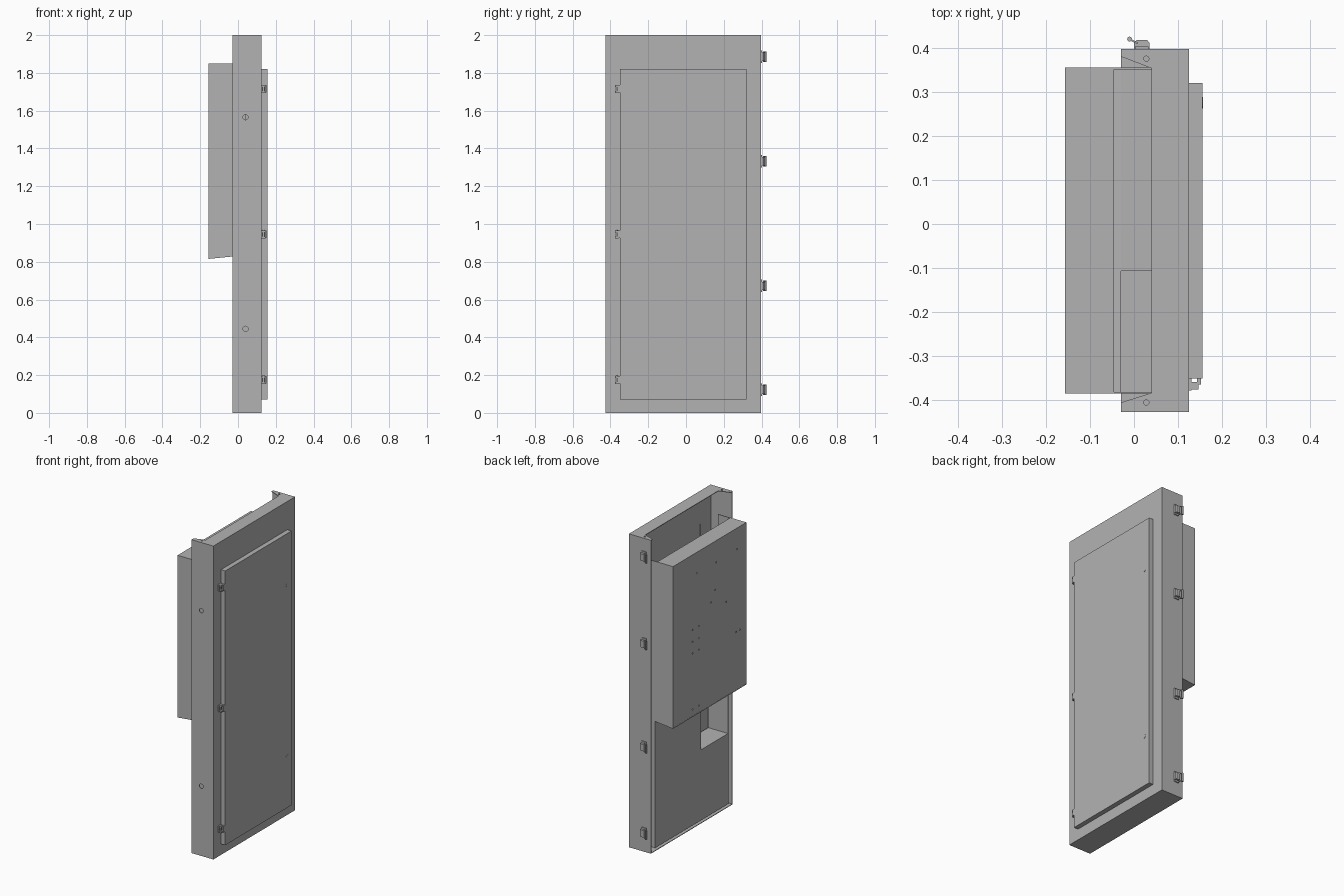
import bpy, bmesh, math
from mathutils import Matrix, Vector

if "Cube" in bpy.data.objects:
    bpy.data.objects.remove(bpy.data.objects["Cube"])

gray = bpy.data.materials.new("painted_metal_gray")
gray.diffuse_color = (0.45, 0.45, 0.45, 1)
gray.use_nodes = True
gray.node_tree.nodes["Principled BSDF"].inputs["Base Color"].default_value = gray.diffuse_color


def finish(name, bm):
    bmesh.ops.recalc_face_normals(bm, faces=bm.faces)
    me = bpy.data.meshes.new(name)
    bm.to_mesh(me)
    bm.free()
    ob = bpy.data.objects.new(name, me)
    bpy.context.collection.objects.link(ob)
    me.materials.append(gray)
    return ob


def add_box(bm, x, y, z):
    size = Vector((x[1] - x[0], y[1] - y[0], z[1] - z[0]))
    mid = Vector((sum(x) / 2, sum(y) / 2, sum(z) / 2))
    bmesh.ops.create_cube(bm, size=1, matrix=Matrix.Translation(mid) @ Matrix.Diagonal((*size, 1)))


def boxes(name, *specs):
    bm = bmesh.new()
    for s in specs:
        add_box(bm, *s)
    return finish(name, bm)


def prism(name, pts, axis, lo, hi):
    """Extrude a 2D outline: axis 'z' takes (x, y) points, axis 'y' takes (x, z) points."""
    bm = bmesh.new()
    at = (lambda p, h: (p[0], p[1], h)) if axis == 'z' else (lambda p, h: (p[0], h, p[1]))
    f = bm.faces.new([bm.verts.new(at(p, lo)) for p in pts])
    ext = bmesh.ops.extrude_face_region(bm, geom=[f])["geom"]
    shift = Vector(at((0, 0), hi - lo))
    bmesh.ops.translate(bm, vec=shift, verts=[v for v in ext if isinstance(v, bmesh.types.BMVert)])
    return finish(name, bm)


def add_cyl(bm, pos, r, depth, axis, seg=16):
    rot = {'x': Matrix.Rotation(math.pi / 2, 4, 'Y'),
           'y': Matrix.Rotation(math.pi / 2, 4, 'X'), 'z': Matrix()}[axis]
    bmesh.ops.create_cone(bm, cap_ends=True, segments=seg, radius1=r, radius2=r, depth=depth,
                          matrix=Matrix.Translation(pos) @ rot)


def drill(ob, holes):
    bm = bmesh.new()
    for pos, r, axis in holes:
        add_cyl(bm, pos, r, 0.03, axis, 12)
    cutter = finish("hole_cutter", bm)
    cutter.hide_render = True
    cutter.hide_viewport = True
    m = ob.modifiers.new("holes", 'BOOLEAN')
    m.operation, m.solver, m.object = 'DIFFERENCE', 'EXACT', cutter


X0, X1, Y0, Y1 = -0.03, 0.125, -0.427, 0.397   # outer frame
B0, B1 = -0.385, 0.355                         # inner tray width
T = 0.004                                      # sheet thickness

# Outer frame: sides, floor and notched top
near = boxes("near_side_panel", ((X0, X1), (Y0, Y0 + T), (0, 2)))
drill(near, [((0.04, Y0, z), 0.014, 'y') for z in (0.445, 1.565)])
boxes("far_side_panel", ((X0, X1), (Y1 - T, Y1), (0, 2)))
boxes("floor_panel", ((X0, X1), (Y0 + T, Y1 - T), (0, T)))
top = prism("top_panel", [(X0, Y0), (X1, Y0), (X1, Y1), (X0, Y1), (X0, 0.38),
                          (0.04, 0.353), (0.04, -0.383), (X0, -0.405)], 'z', 2 - T, 2)
drill(top, [((0.028, y, 2), 0.006, 'z') for y in (0.375, -0.405)])

# Front plate around the door opening
P = (X1 - T, X1)
boxes("front_plate",
      (P, (Y0 + T, -0.32), (T, 2 - T)), (P, (0.29, Y1 - T), (T, 2 - T)),
      (P, (-0.32, 0.29), (T, 0.10)), (P, (-0.32, 0.29), (1.79, 2 - T)))

# Door with two round locks
boxes("door", ((X1, 0.155), (-0.35, 0.32), (0.07, 1.82)))
bm = bmesh.new()
for z in (0.395, 1.495):
    add_cyl(bm, (0.155, 0.275, z), 0.013, 0.003, 'x', 20)
finish("door_locks", bm)

# Lower inner tray with a pocket
D = (X0, 0.11)
boxes("lower_tray",
      (D, (-0.107, B1), (0.02, 0.83)),
      (D, (B0, -0.107), (0.02, 0.47)),
      (D, (B0, B0 + T), (0.47, 0.83)))

# Rear housing: open towards the frame, sloped bottom
side = [(-0.157, 0.815), (X0, 0.828), (0.04, 0.828), (0.04, 1.85), (-0.157, 1.85)]
prism("housing_near_side", side, 'y', B0, B0 + T)
prism("housing_far_side", side, 'y', B1 - T, B1)
prism("housing_bottom", [(-0.157, 0.815), (X0, 0.828), (X0, 0.832), (-0.157, 0.819)], 'y', B0 + T, B1 - T)
boxes("housing_top", ((-0.157, -0.045), (B0 + T, B1 - T), (1.85 - T, 1.85)),
      ((-0.045 - T, -0.045), (B0 + T, B1 - T), (1.83, 1.85 - T)))
back = boxes("housing_back", ((-0.157, -0.157 + T), (B0 + T, B1 - T), (0.82, 1.85 - T)))
spots = [(0.115, 1.715), (-0.08, 1.71), (-0.29, 1.715), (-0.07, 1.54), (-0.03, 1.475),
         (-0.18, 1.42), (-0.28, 1.19), (-0.32, 1.19)]
spots += [(y, z) for y in (0.157, 0.095) for z in (1.37, 1.295, 1.22, 0.863)]
drill(back, [((-0.157, y, z), 0.005, 'x') for y, z in spots])

# Hinges along the near edge of the door
for i, z in enumerate((0.175, 0.945, 1.715)):
    bm = bmesh.new()
    add_box(bm, (X1, X1 + 0.006), (-0.378, -0.35), (z - 0.02, z + 0.02))
    add_box(bm, (0.143, 0.152), (-0.364, -0.35), (z - 0.02, z + 0.02))
    for dz in (-0.016, 0.016):
        add_box(bm, (X1, 0.146), (-0.376, -0.358), (z + dz - 0.005, z + dz + 0.005))
    add_cyl(bm, (0.135, -0.366, z), 0.005, 0.044, 'z', 12)
    finish(f"hinge_{i + 1}", bm)

# Clasps with wire loops on the far side
for i, z in enumerate((0.122, 0.672, 1.332, 1.885)):
    prism(f"clasp_body_{i + 1}", [(0.0, Y1), (0.035, Y1), (0.035, 0.411), (0.030, 0.417),
                                  (0.006, 0.417), (0.0, 0.411)], 'z', z - 0.022, z + 0.022)
    bm = bmesh.new()
    add_box(bm, (0.002, 0.033), (Y1, 0.403), (z - 0.033, z + 0.033))
    add_cyl(bm, (-0.01, 0.4195, z), 0.0055, 0.056, 'z', 12)
    finish(f"clasp_hook_{i + 1}", bm)
    for s in (-1, 1):
        prism("clasp_arm", [(-0.010, 0.421), (0.008, 0.412), (0.008, 0.408), (-0.010, 0.417)],
              'z', z + s * 0.025 - 0.003, z + s * 0.025 + 0.003)
